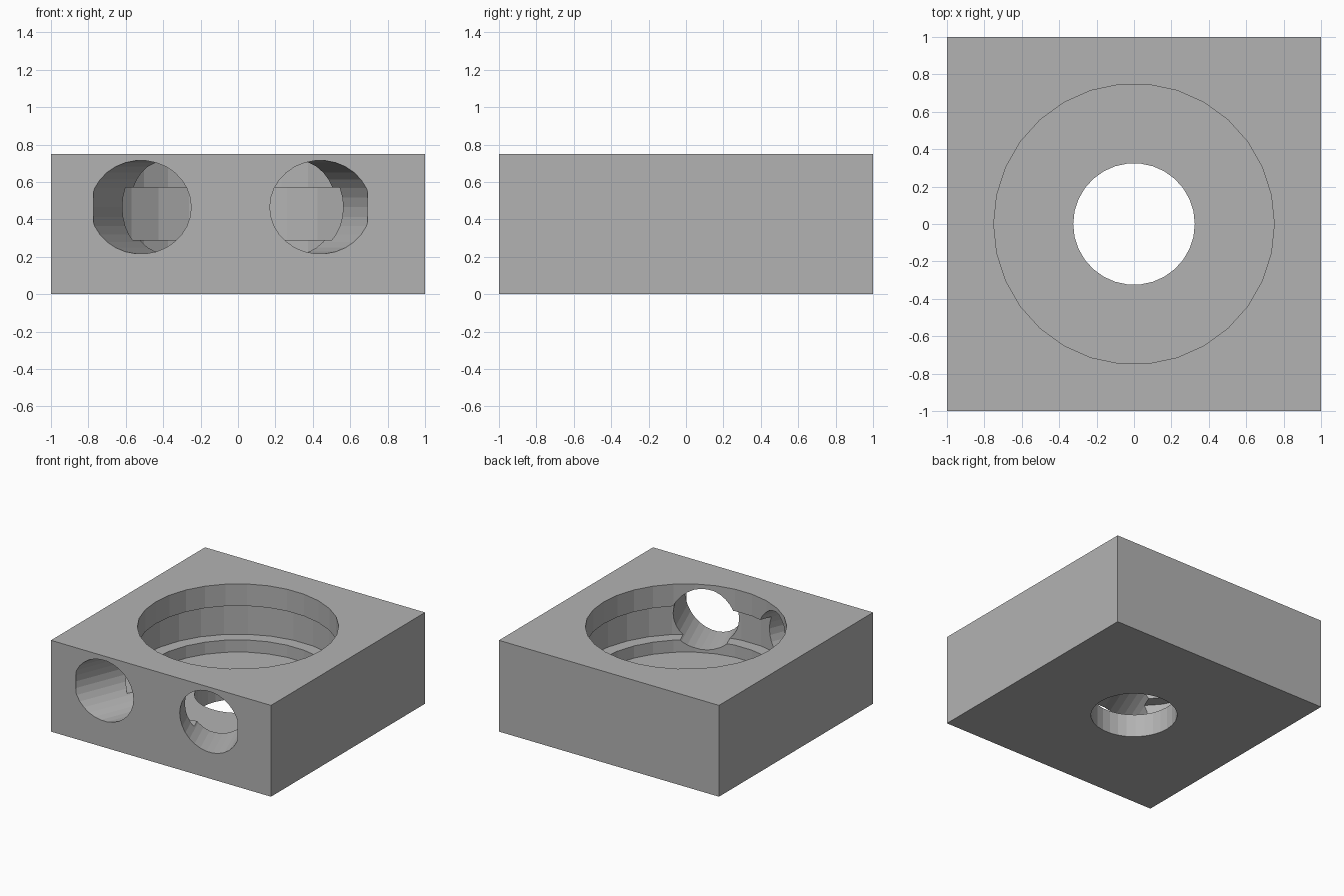
import bpy
import bmesh
import math
from mathutils import Matrix, Vector

cube = bpy.data.objects.get("Cube")
if cube:
    bpy.data.objects.remove(cube, do_unlink=True)

HEIGHT = 0.75
SIDES = 30
TILT = math.radians(22)

grey = bpy.data.materials.new("plain grey")
grey.use_nodes = True
colour = (0.45, 0.45, 0.45, 1)
grey.diffuse_color = colour
grey.node_tree.nodes["Principled BSDF"].inputs["Base Color"].default_value = colour


def add_object(name, bm):
    bmesh.ops.recalc_face_normals(bm, faces=bm.faces)
    mesh = bpy.data.meshes.new(name)
    bm.to_mesh(mesh)
    bm.free()
    mesh.materials.append(grey)
    obj = bpy.data.objects.new(name, mesh)
    bpy.context.collection.objects.link(obj)
    return obj


def turned(name, profile):
    """Closed solid turned about z from (radius, height) points."""
    bm = bmesh.new()
    rings = []
    for r, z in profile:
        rings.append([bm.verts.new((r * math.cos(a), r * math.sin(a), z))
                      for a in (math.tau * i / SIDES for i in range(SIDES))])
    for low, high in zip(rings, rings[1:]):
        for i in range(SIDES):
            j = (i + 1) % SIDES
            bm.faces.new((low[i], low[j], high[j], high[i]))
    bm.faces.new(rings[0])
    bm.faces.new(rings[-1])
    return add_object(name, bm)


# Square block
bm = bmesh.new()
bmesh.ops.create_cube(bm, size=1, matrix=Matrix.Translation((0, 0, HEIGHT / 2))
                      @ Matrix.Diagonal((2, 2, HEIGHT, 1)))
block = add_object("bored_block", bm)

# Stepped bore with a wide inner groove and a small hole through the floor
cutters = [turned("bore_cutter", [
    (0.325, -0.1), (0.325, 0.19), (0.75, 0.19), (0.75, 0.29),
    (0.85, 0.29), (0.85, 0.57), (0.75, 0.57), (0.75, 0.85)])]

# Two slanted side ports converging from the front face into the bore
for side, x in (("right", -0.52), ("left", 0.44)):
    port = turned(side + "_port_cutter", [(0.25, -0.095), (0.25, 0.8)])
    axis = Vector((-math.copysign(math.sin(TILT), x), math.cos(TILT), 0))
    port.matrix_world = (Matrix.Translation((x, -1, 0.465))
                         @ axis.to_track_quat("Z", "Y").to_matrix().to_4x4())
    cutters.append(port)

# Cut the openings, then bake the result and drop the cutters
for cutter in cutters:
    cutter.hide_render = True
    cut = block.modifiers.new(cutter.name, "BOOLEAN")
    cut.operation = "DIFFERENCE"
    cut.solver = "EXACT"
    cut.object = cutter
bpy.context.view_layer.update()
graph = bpy.context.evaluated_depsgraph_get()
baked = bpy.data.meshes.new_from_object(block.evaluated_get(graph))
block.modifiers.clear()
block.data = baked
for cutter in cutters:
    bpy.data.objects.remove(cutter, do_unlink=True)
